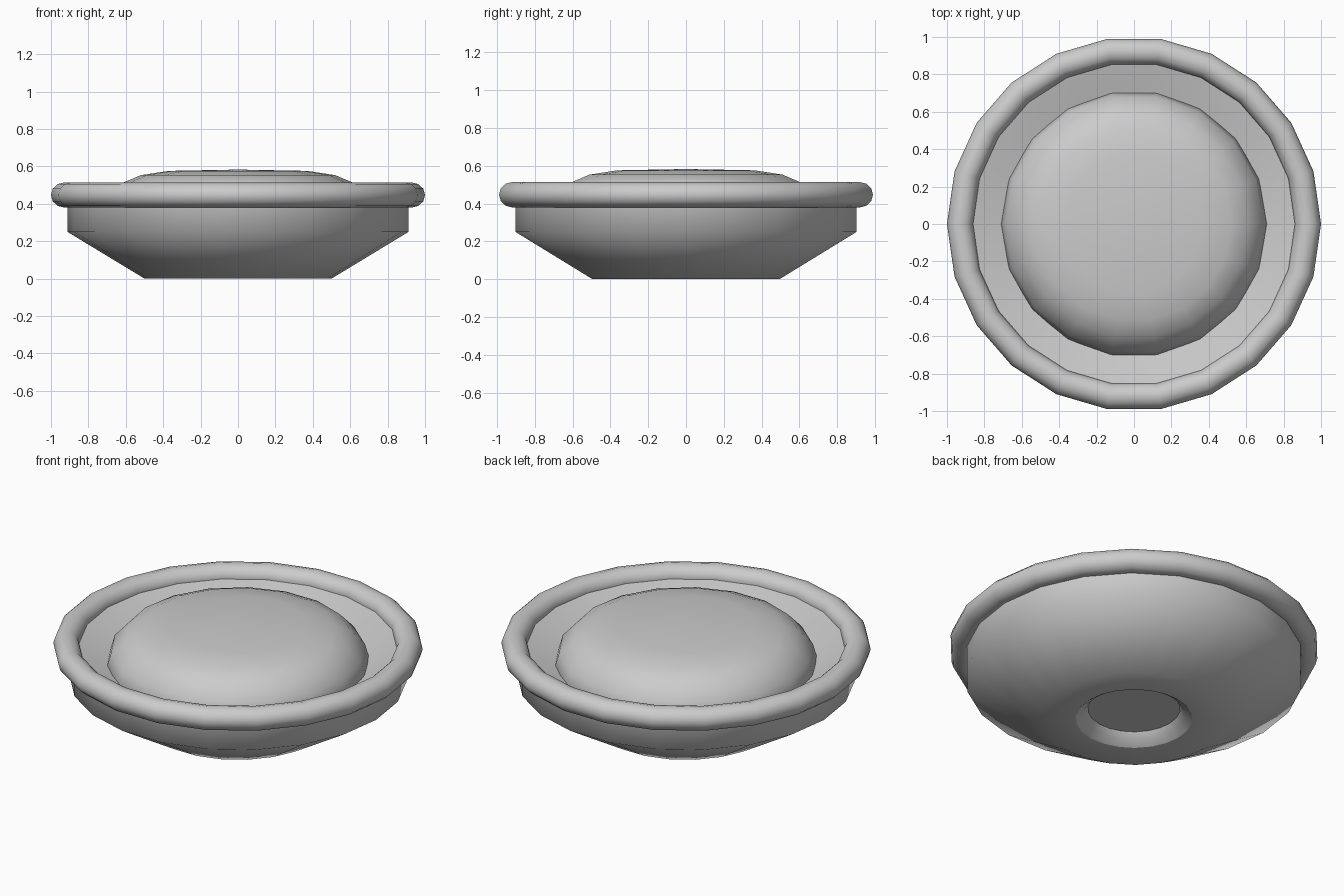
import bpy, bmesh, math

if "Cube" in bpy.data.objects:
    bpy.data.objects.remove(bpy.data.objects["Cube"])

grey = bpy.data.materials.new("plain grey")
grey.diffuse_color = (0.6, 0.6, 0.6, 1)
grey.use_nodes = True
grey.node_tree.nodes["Principled BSDF"].inputs["Base Color"].default_value = grey.diffuse_color


def lathe(name, profile, sides, angle, closed=False):
    """Revolve an (r, z) profile around z; r = 0 points become a pole."""
    bm = bmesh.new()
    rings = []
    for r, z in profile:
        if r == 0:
            rings.append([bm.verts.new((0, 0, z))] * sides)
        else:
            rings.append([bm.verts.new((r * math.cos(2 * math.pi * i / sides),
                                        r * math.sin(2 * math.pi * i / sides), z))
                          for i in range(sides)])
    pairs = list(zip(rings, rings[1:]))
    if closed:
        pairs.append((rings[-1], rings[0]))
    for a, b in pairs:
        for i in range(sides):
            j = (i + 1) % sides
            quad = list(dict.fromkeys((a[i], a[j], b[j], b[i])))
            bm.faces.new(quad)
    mesh = bpy.data.meshes.new(name)
    bm.to_mesh(mesh)
    bm.free()
    mesh.materials.append(grey)
    ob = bpy.data.objects.new(name, mesh)
    bpy.context.collection.objects.link(ob)
    bpy.ops.object.select_all(action='DESELECT')
    ob.select_set(True)
    bpy.context.view_layer.objects.active = ob
    bpy.ops.object.shade_smooth_by_angle(angle=math.radians(angle))
    return ob


# bowl: base, flared side, upright wall, then the shallow inside down to the floor
lathe("bowl", [(0.316, 0), (0.5, 0), (0.912, 0.25), (0.912, 0.46),
               (0.88, 0.46), (0.45, 0.2), (0, 0.2)], 22, 62)

# hollow under the base
lathe("base_recess", [(0, 0.062), (0.25, 0.062), (0.272, 0.03), (0.316, 0)], 22, 35)

# rounded rim
steps = 12
lathe("rim", [(0.93 + 0.07 * math.cos(2 * math.pi * k / steps),
               0.447 + 0.067 * math.sin(2 * math.pi * k / steps))
              for k in range(steps)], 22, 50, closed=True)

# cushion-like filling
lathe("filling", [(0.6, 0.2), (0.69, 0.27), (0.712, 0.35), (0.69, 0.43),
                  (0.61, 0.515), (0.52, 0.553), (0.37, 0.576), (0, 0.583)], 18, 50)
